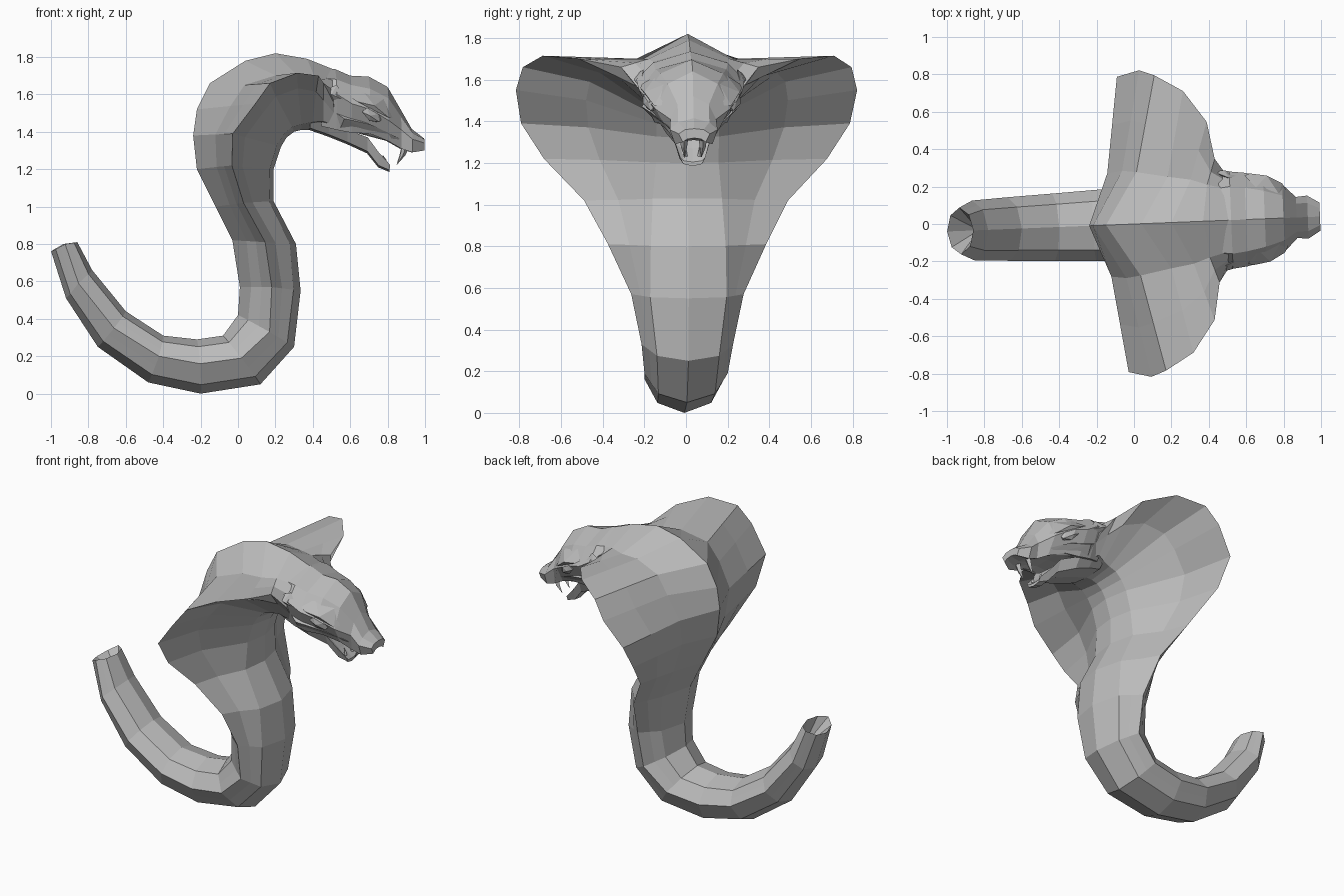
import bpy, bmesh, math
from mathutils import Vector, Matrix

cube = bpy.data.objects.get("Cube")
if cube:
    bpy.data.objects.remove(cube, do_unlink=True)

grey = bpy.data.materials.new("stone grey")
grey.use_nodes = True
COLOUR = (0.5, 0.5, 0.5, 1)
grey.diffuse_color = COLOUR
grey.node_tree.nodes["Principled BSDF"].inputs["Base Color"].default_value = COLOUR

YAW = Matrix.Rotation(0.04, 4, 'Z')  # the whole figure is turned slightly


def finish(name, bm):
    bmesh.ops.recalc_face_normals(bm, faces=bm.faces)
    bm.transform(YAW)
    me = bpy.data.meshes.new(name)
    bm.to_mesh(me)
    bm.free()
    me.materials.append(grey)
    ob = bpy.data.objects.new(name, me)
    bpy.context.collection.objects.link(ob)
    return ob


def loft(name, halves, hollow=None):
    """Skin mirrored half sections; the first end can sink to a hollow point."""
    bm = bmesh.new()
    rings = []
    for half in halves:
        full = half + [(x, -y, z) for x, y, z in half[-2:0:-1]]
        rings.append([bm.verts.new(p) for p in full])
    n = len(rings[0])
    for a, b in zip(rings, rings[1:]):
        for i in range(n):
            j = (i + 1) % n
            bm.faces.new((a[i], a[j], b[j], b[i]))
    start = bm.faces.new(rings[0])
    bm.faces.new(rings[-1])
    if hollow:
        poked = bmesh.ops.poke(bm, faces=[start])
        poked["verts"][0].co = hollow
    return finish(name, bm)


# Body and hood: back x,z / belly x,z / side edge x,z / half width / dip beside spine
BODY = [
    (-.86, .81, -1.0, .76, -.93, .80, .125, 0),
    (-.78, .66, -.92, .51, -.86, .59, .16, 0),
    (-.60, .44, -.75, .25, -.67, .35, .17, 0),
    (-.40, .31, -.48, .06, -.43, .20, .18, 0),
    (-.22, .29, -.20, 0, -.21, .16, .19, 0),
    (-.08, .31, .12, .05, .01, .19, .20, 0),
    (0, .42, .30, .25, .16, .33, .22, 0),
    (.01, .57, .335, .55, .17, .57, .27, 0),
    (-.03, .82, .31, .80, .13, .81, .38, 0),
    (-.12, 1.0, .19, 1.03, .01, 1.02, .49, 0),
    (-.22, 1.2, .19, 1.2, -.06, 1.22, .68, 0),
    (-.24, 1.38, .23, 1.32, -.06, 1.39, .79, 0),
    (-.22, 1.52, .26, 1.37, .06, 1.55, .82, 0),
    (-.15, 1.66, .30, 1.40, .14, 1.66, .79, .01),
    (.04, 1.78, .34, 1.41, .29, 1.715, .70, .04),
    (.20, 1.82, .39, 1.41, .41, 1.70, .53, .06),
    (.37, 1.79, .45, 1.39, .445, 1.66, .33, .04),
    (.52, 1.73, .52, 1.38, .50, 1.56, .25, 0),
]


def body_half(bx, bz, fx, fz, ex, ez, w, dip):
    back, belly, edge = Vector((bx, 0, bz)), Vector((fx, 0, fz)), Vector((ex, w, ez))
    hood = min(1, max(0, (w - .22) / .4))

    def between(a, t, y):
        p = a.lerp(edge, t)
        p.y = y
        return p
    b1 = between(back, .3 + .3 * hood, w * (.68 - .33 * hood))
    b1.z -= dip
    b2 = b1.lerp(edge, .5)
    f1 = between(belly, .3 - .2 * hood, min(.68 * w, .2 - .05 * hood))
    f2 = f1.lerp(edge, .5)
    f2.x += (ex - f2.x) * .4 * hood
    f2.z += (ez - f2.z) * .4 * hood
    return [tuple(p) for p in (back, b1, b2, edge, f2, f1, belly)]


loft("body_and_hood", [body_half(*r) for r in BODY], hollow=(-.83, 0, .62))

# Upper head: x, crown z, brow y,z, cheek y,z, lip y,z
HEAD = [
    (.44, 1.74, .17, 1.69, .23, 1.58, .16, 1.43),
    (.52, 1.735, .18, 1.68, .26, 1.60, .18, 1.41),
    (.60, 1.70, .17, 1.65, .25, 1.55, .175, 1.395),
    (.70, 1.695, .15, 1.63, .225, 1.52, .155, 1.39),
    (.80, 1.64, .12, 1.58, .18, 1.46, .115, 1.35),
    (.87, 1.52, .075, 1.48, .11, 1.41, .095, 1.31),
    (.93, 1.415, .075, 1.395, .115, 1.36, .09, 1.29),
    (.995, 1.365, .045, 1.36, .075, 1.34, .055, 1.30),
]
loft("upper_head", [
    [(x, 0, t), (x, by, bz), (x, cy, cz), (x, ly, lz), (x, ly * .6, lz + .015), (x, 0, lz + .02)]
    for x, t, by, bz, cy, cz, ly, lz in HEAD])

# Lower jaw: x, top z, bottom z, half width
JAW = [(.38, 1.46, 1.41, .15), (.48, 1.44, 1.375, .17), (.58, 1.41, 1.335, .16),
       (.69, 1.37, 1.285, .11), (.75, 1.29, 1.21, .08), (.81, 1.225, 1.185, .06)]
loft("lower_jaw", [
    [(x, 0, t - .02), (x, w * .7, t - .015), (x, w, t), (x, w * .75, b + .01), (x, 0, b)]
    for x, t, b, w in JAW])


def spike(name, base, bend, tip, r):
    """Four sided tapering tooth through three points."""
    bm = bmesh.new()
    rings = []
    for p, s in ((base, r), (bend, r * .65)):
        rings.append([bm.verts.new((p[0] + s * math.cos(a), p[1] + s * math.sin(a), p[2]))
                      for a in (i * math.pi / 2 for i in range(4))])
    end = bm.verts.new(tip)
    bm.faces.new(rings[0])
    for i in range(4):
        j = (i + 1) % 4
        bm.faces.new((rings[0][i], rings[0][j], rings[1][j], rings[1][i]))
        bm.faces.new((rings[1][i], rings[1][j], end))
    finish(name, bm)


def solid(name, points):
    """Small faceted form wrapped around a few points."""
    bm = bmesh.new()
    for p in points:
        bm.verts.new(p)
    bmesh.ops.convex_hull(bm, input=bm.verts)
    finish(name, bm)


for side, s in (("left", 1), ("right", -1)):
    spike(side + "_fang", (.90, .045 * s, 1.33), (.88, .045 * s, 1.275), (.85, .04 * s, 1.225), .022)
    spike(side + "_lower_tooth", (.785, .035 * s, 1.23), (.785, .035 * s, 1.25), (.775, .033 * s, 1.275), .012)

    # Eye, an almond sloping down towards the snout
    bm = bmesh.new()
    bmesh.ops.create_icosphere(bm, subdivisions=1, radius=1)
    bm.transform(Matrix.Translation((.71, .205 * s, 1.49))
                 @ Matrix.Rotation(-.45 * s, 4, 'Z') @ Matrix.Rotation(.5, 4, 'Y')
                 @ Matrix.Diagonal((.07, .024, .035, 1)))
    finish(side + "_eye", bm)

    # Heavy brow over the eye
    solid(side + "_brow", [(x, y * s, z) for x, y, z in (
        (.60, .235, 1.58), (.63, .245, 1.56), (.72, .23, 1.54), (.80, .185, 1.475),
        (.82, .15, 1.475), (.78, .13, 1.58), (.66, .17, 1.62))])

    # Cheek ridge under the eye
    solid(side + "_cheek", [(x, y * s, z) for x, y, z in (
        (.50, .21, 1.51), (.56, .235, 1.47), (.70, .195, 1.44), (.86, .11, 1.365),
        (.84, .09, 1.34), (.66, .16, 1.40), (.54, .185, 1.42))])

    # Pointed scale behind the jaw corner
    solid(side + "_jaw_scale", [(x, y * s, z) for x, y, z in (
        (.43, .265, 1.62), (.49, .268, 1.60), (.58, .245, 1.56), (.52, .225, 1.65), (.48, .22, 1.55))])
